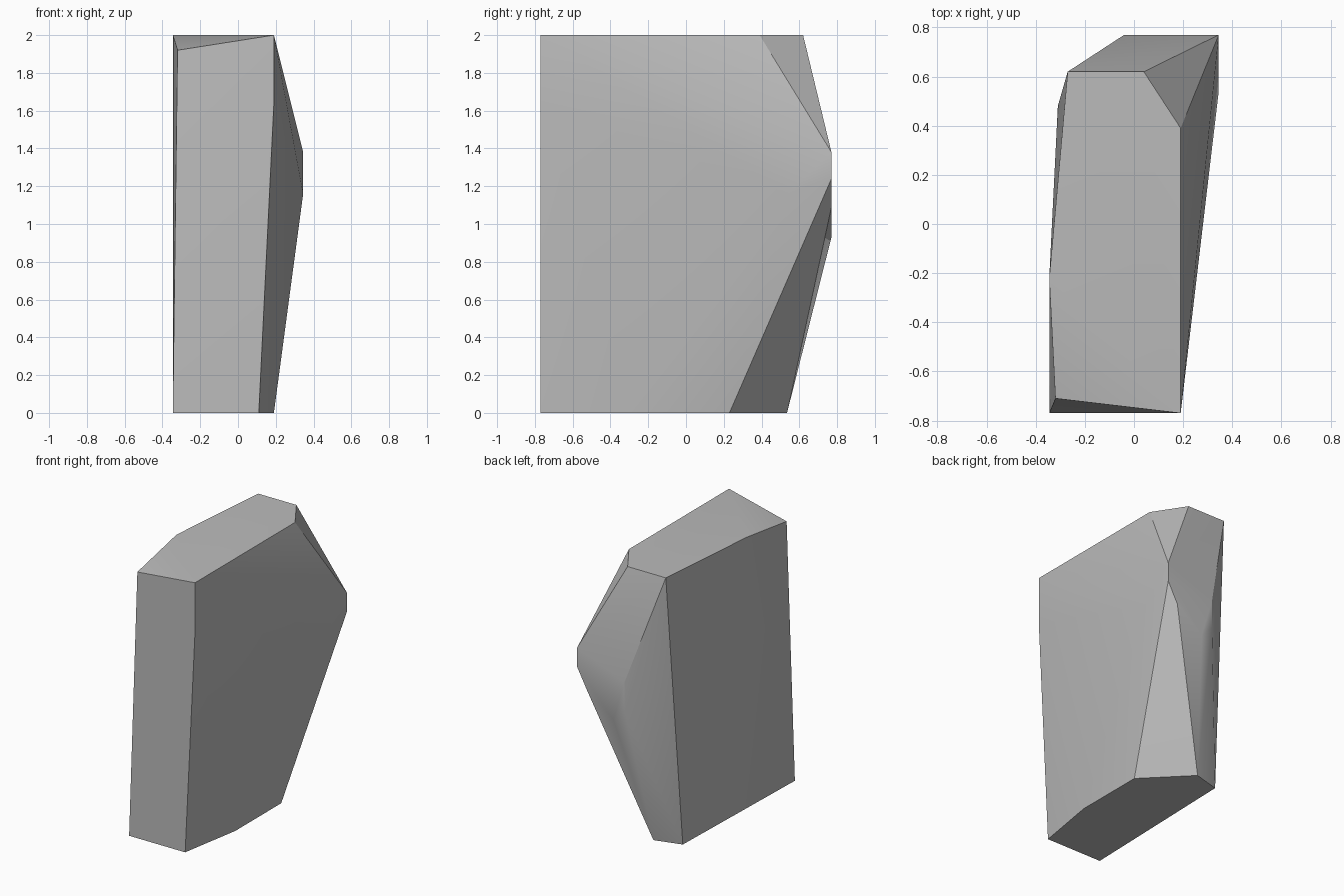
import bpy
import bmesh

cube = bpy.data.objects.get("Cube")
if cube:
    bpy.data.objects.remove(cube, do_unlink=True)

# Stone colour
stone = bpy.data.materials.new("stone_grey")
stone.use_nodes = True
grey = (0.5, 0.5, 0.5, 1.0)
stone.diffuse_color = grey
stone.node_tree.nodes["Principled BSDF"].inputs["Base Color"].default_value = grey

# Corners of the chiselled slab, grouped by the cut they lie on
top = [(0.19, -0.77), (0.19, 0.39), (0.04, 0.62), (-0.27, 0.62), (-0.345, -0.22)]
base = [(-0.345, -0.77), (0.11, -0.77), (0.19, -0.3), (0.19, 0.23),
        (-0.11, 0.535), (-0.31, 0.48)]
back = [(0.345, 1.38), (0.345, 1.24), (0.265, 1.09), (0.05, 0.93),
        (-0.04, 1.02), (-0.04, 1.23)]
chips = [(-0.32, -0.71, 1.92), (0.19, -0.77, 1.64), (0.345, 0.54, 1.16)]

corners = [(x, y, 2.0) for x, y in top]
corners += [(x, y, 0.0) for x, y in base]
corners += [(x, 0.77, z) for x, z in back]
corners += chips

# Wrap the corners in one faceted skin
bm = bmesh.new()
for corner in corners:
    bm.verts.new(corner)
bmesh.ops.convex_hull(bm, input=bm.verts[:])
bmesh.ops.dissolve_limit(bm, angle_limit=0.01, verts=bm.verts[:], edges=bm.edges[:])
bmesh.ops.recalc_face_normals(bm, faces=bm.faces[:])
mesh = bpy.data.meshes.new("rock_slab")
bm.to_mesh(mesh)
bm.free()
mesh.materials.append(stone)

rock = bpy.data.objects.new("rock_slab", mesh)
bpy.context.collection.objects.link(rock)
bpy.context.view_layer.objects.active = rock
rock.select_set(True)
bpy.ops.object.shade_smooth_by_angle(angle=0.52)
